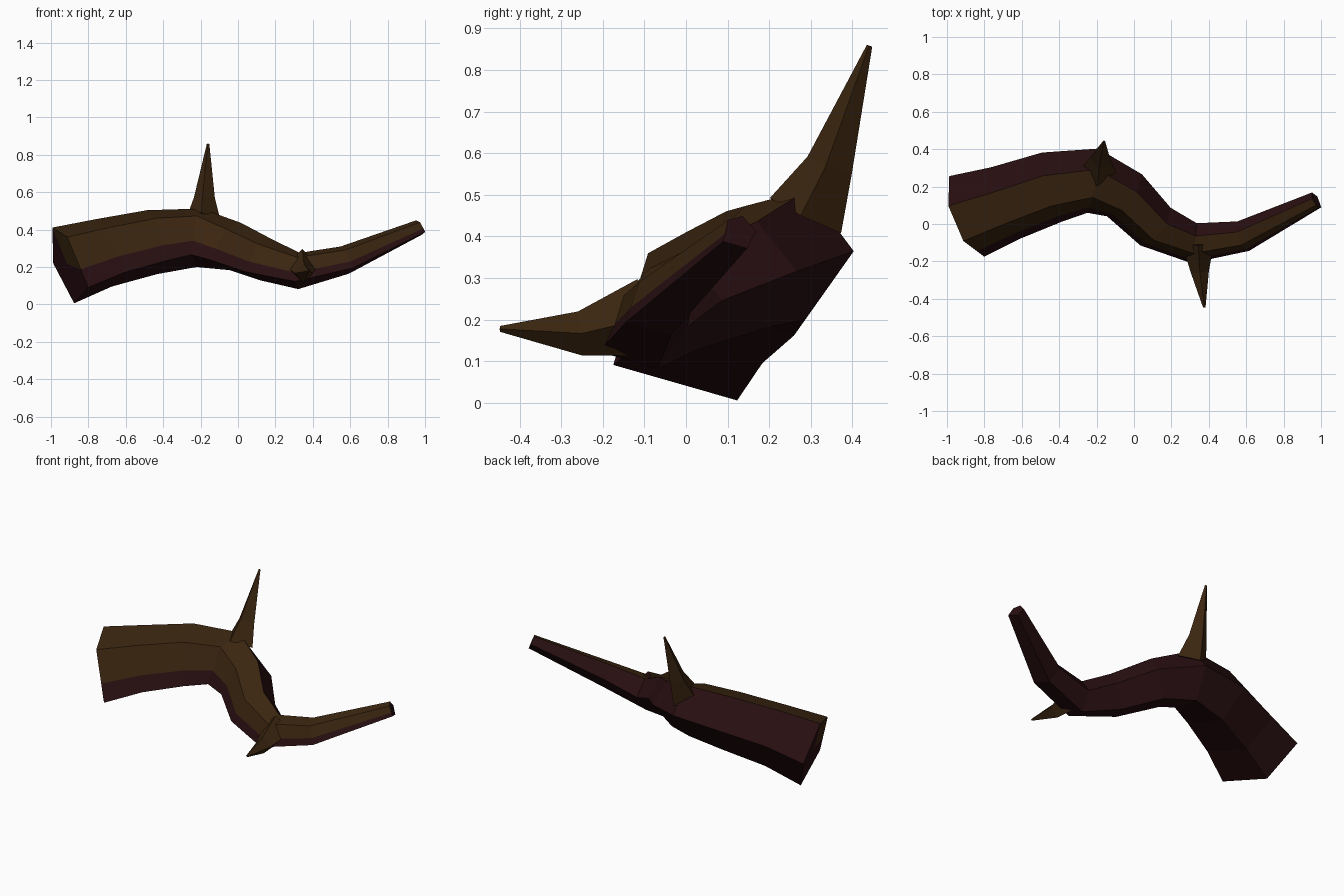
import bpy
import bmesh
import math
from mathutils import Vector

cube = bpy.data.objects.get("Cube")
if cube:
    bpy.data.objects.remove(cube)


def make_material(name, colour):
    mat = bpy.data.materials.new(name)
    mat.use_nodes = True
    mat.diffuse_color = (*colour, 1)
    shader = mat.node_tree.nodes["Principled BSDF"]
    shader.inputs["Base Color"].default_value = (*colour, 1)
    shader.inputs["Roughness"].default_value = 1
    shader.inputs["Specular IOR Level"].default_value = 0
    return mat


BROWN = make_material("mossy brown bark", (0.043, 0.0185, 0.005))
RED = make_material("dark red bark", (0.021, 0.0045, 0.0055))


def build_tube(name, rings, profile, brown_strips, brown_caps):
    """Tapered flat-sided tube through rings of (x, y, z, radius), with fanned caps."""
    centres = [Vector(r[:3]) for r in rings]
    steps = [(b - a).normalized() for a, b in zip(centres, centres[1:])]
    sides = len(profile)
    bm = bmesh.new()
    loops = []
    for i, c in enumerate(centres):
        t = (steps[max(i - 1, 0)] + steps[min(i, len(steps) - 1)]).normalized()
        across = Vector((0, 0, 1)).cross(t).normalized()
        up = t.cross(across)
        loops.append([bm.verts.new(c + rings[i][3] * (across * p + up * q))
                      for p, q in profile])

    # Strips along the length
    for low, high in zip(loops, loops[1:]):
        for k in range(sides):
            n = (k + 1) % sides
            face = bm.faces.new((low[k], low[n], high[n], high[k]))
            face.material_index = 0 if k in brown_strips else 1

    # Fanned end caps
    for c, loop, strips in ((centres[0], loops[0], brown_caps), (centres[-1], loops[-1], ())):
        hub = bm.verts.new(c)
        for k in range(sides):
            face = bm.faces.new((loop[k], loop[(k + 1) % sides], hub))
            face.material_index = 0 if k in strips else 1

    bmesh.ops.recalc_face_normals(bm, faces=bm.faces)
    mesh = bpy.data.meshes.new(name)
    bm.to_mesh(mesh)
    bm.free()
    mesh.materials.append(BROWN)
    mesh.materials.append(RED)
    obj = bpy.data.objects.new(name, mesh)
    bpy.context.collection.objects.link(obj)
    return obj


def diamond(width):
    return [(width, 0), (0, 1), (-width, 0), (0, -1)]


# Five-sided branch section; the front side is cut where brown meets red
shoulder, belly = Vector((-0.56, 0.67)), Vector((-1.08, -0.59))
section = [(1.03, 0.01), (0.36, 0.91), shoulder, shoulder.lerp(belly, 0.64), belly, (0.3, -0.99)]

# Main winding branch, brown on top and the upper front
build_tube("branch", [
    (-0.913, 0.04, 0.217, 0.222),
    (-0.70, 0.113, 0.283, 0.195),
    (-0.447, 0.20, 0.34, 0.182),
    (-0.216, 0.235, 0.363, 0.165),
    (-0.04, 0.15, 0.315, 0.138),
    (0.125, -0.017, 0.245, 0.122),
    (0.322, -0.10, 0.183, 0.102),
    (0.577, -0.065, 0.24, 0.08),
    (0.972, 0.128, 0.412, 0.044),
], section, (1, 2), (1, 2))

# Tall thorn on top of the bend
build_tube("upper_thorn", [
    (-0.187, 0.287, 0.45, 0.096),
    (-0.18, 0.345, 0.57, 0.058),
    (-0.16, 0.441, 0.858, 0.007),
], diamond(0.98), range(4), ())

# Short thorn pointing forward
build_tube("front_thorn", [
    (0.342, -0.095, 0.205, 0.095),
    (0.352, -0.255, 0.167, 0.053),
    (0.376, -0.447, 0.178, 0.007),
], diamond(0.92), range(4), ())
